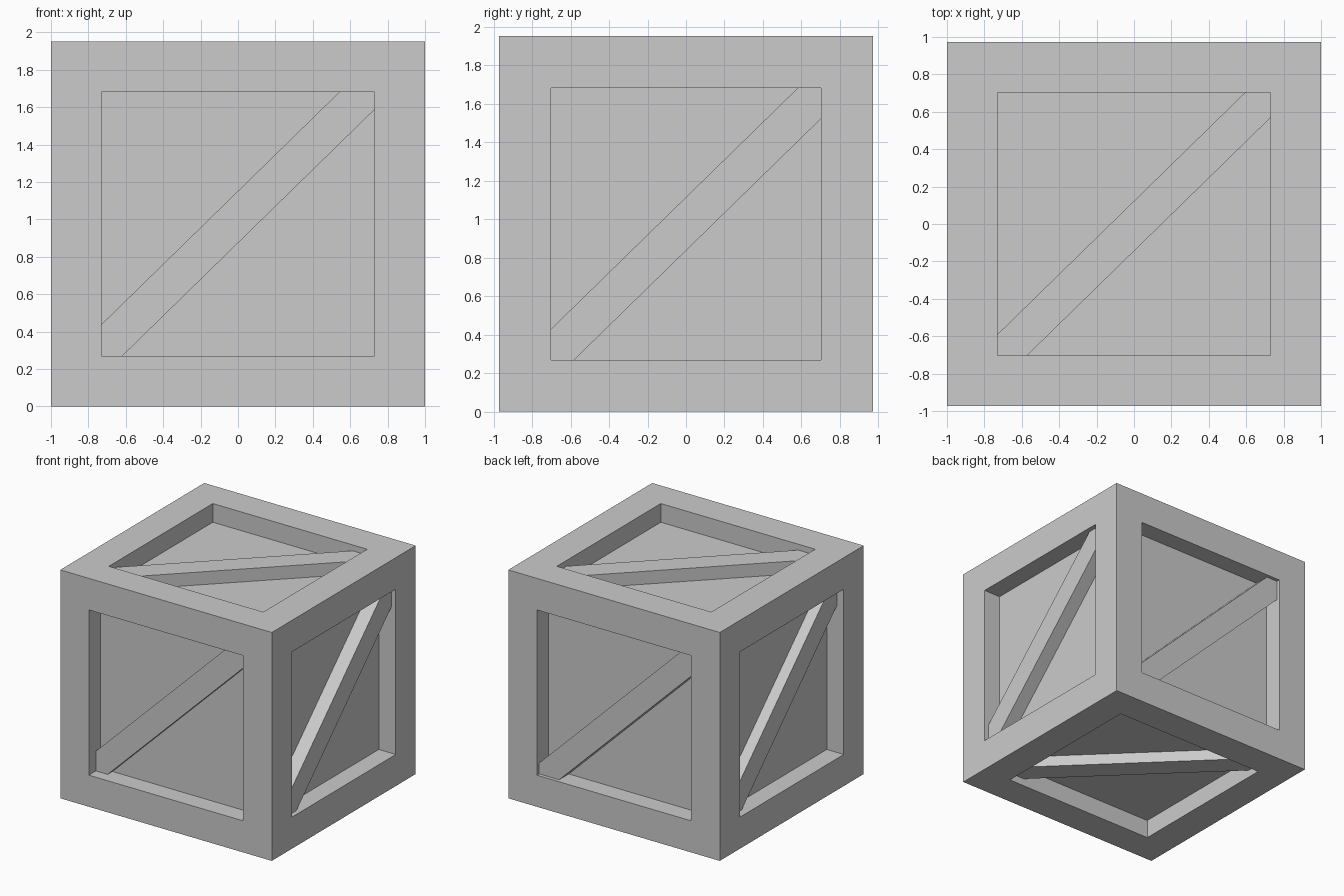
import bpy, bmesh
from mathutils import Vector

HALF = Vector((1.0, 0.972, 0.976))
CENTRE = Vector((0, 0, HALF.z))
BORDER, DEPTH, SLOPE = 0.27, 0.16, 0.977

cube = bpy.data.objects.get("Cube")
if cube:
    bpy.data.objects.remove(cube, do_unlink=True)

grey = bpy.data.materials.new("plain grey")
grey.use_nodes = True
colour = (0.6, 0.6, 0.6, 1)
grey.diffuse_color = colour
for node in grey.node_tree.nodes:
    if node.type == 'BSDF_PRINCIPLED':
        node.inputs["Base Color"].default_value = colour


def add_object(name, bm):
    bmesh.ops.recalc_face_normals(bm, faces=bm.faces)
    mesh = bpy.data.meshes.new(name)
    bm.to_mesh(mesh)
    bm.free()
    mesh.materials.append(grey)
    obj = bpy.data.objects.new(name, mesh)
    bpy.context.collection.objects.link(obj)


# Crate body: a box with every side inset and pushed in as a panel
bm = bmesh.new()
bmesh.ops.create_cube(bm, size=2)
for vert in bm.verts:
    vert.co = Vector(a * b for a, b in zip(vert.co, HALF)) + CENTRE
sides = list(bm.faces)
bmesh.ops.inset_individual(bm, faces=sides, thickness=BORDER, use_even_offset=True)
pushed = bmesh.ops.extrude_discrete_faces(bm, faces=sides)["faces"]
for face in pushed:
    face.normal_update()
    bmesh.ops.translate(bm, verts=face.verts, vec=face.normal * -DEPTH)
add_object("crate_body", bm)


def brace(name, u, v, recess, half_width, shift=0.0):
    """Diagonal brace trimmed to the opening, seated on the panel."""
    u, v = Vector(u), Vector(v)
    normal = u.cross(v)
    size = lambda axis: sum(abs(a) * h for a, h in zip(axis, HALF))
    a, b = size(u) - BORDER, size(v) - BORDER
    outline = [(-a, -b), ((-b - shift + half_width) / SLOPE, -b),
               (a, SLOPE * a + shift - half_width), (a, b),
               ((b - shift - half_width) / SLOPE, b),
               (-a, -SLOPE * a + shift + half_width)]
    bm = bmesh.new()
    base = CENTRE + normal * (size(normal) - DEPTH)
    face = bm.faces.new([bm.verts.new(base + u * p + v * q) for p, q in outline])
    top = bmesh.ops.extrude_face_region(bm, geom=[face])["geom"]
    verts = [e for e in top if isinstance(e, bmesh.types.BMVert)]
    bmesh.ops.translate(bm, verts=verts, vec=normal * (DEPTH - recess))
    add_object(name, bm)


# One brace per side, each rising toward the right as seen from outside
X, Y, Z = (1, 0, 0), (0, 1, 0), (0, 0, 1)
NX, NY = (-1, 0, 0), (0, -1, 0)
brace("front_brace", X, Z, 0.095, 0.139, 0.037)
brace("back_brace", NX, Z, 0.03, 0.139, -0.04)
brace("left_brace", Y, Z, 0.04, 0.139)
brace("right_brace", NY, Z, 0.066, 0.139)
brace("top_brace", X, Y, 0.05, 0.134, -0.011)
brace("bottom_brace", X, NY, 0.065, 0.134)
